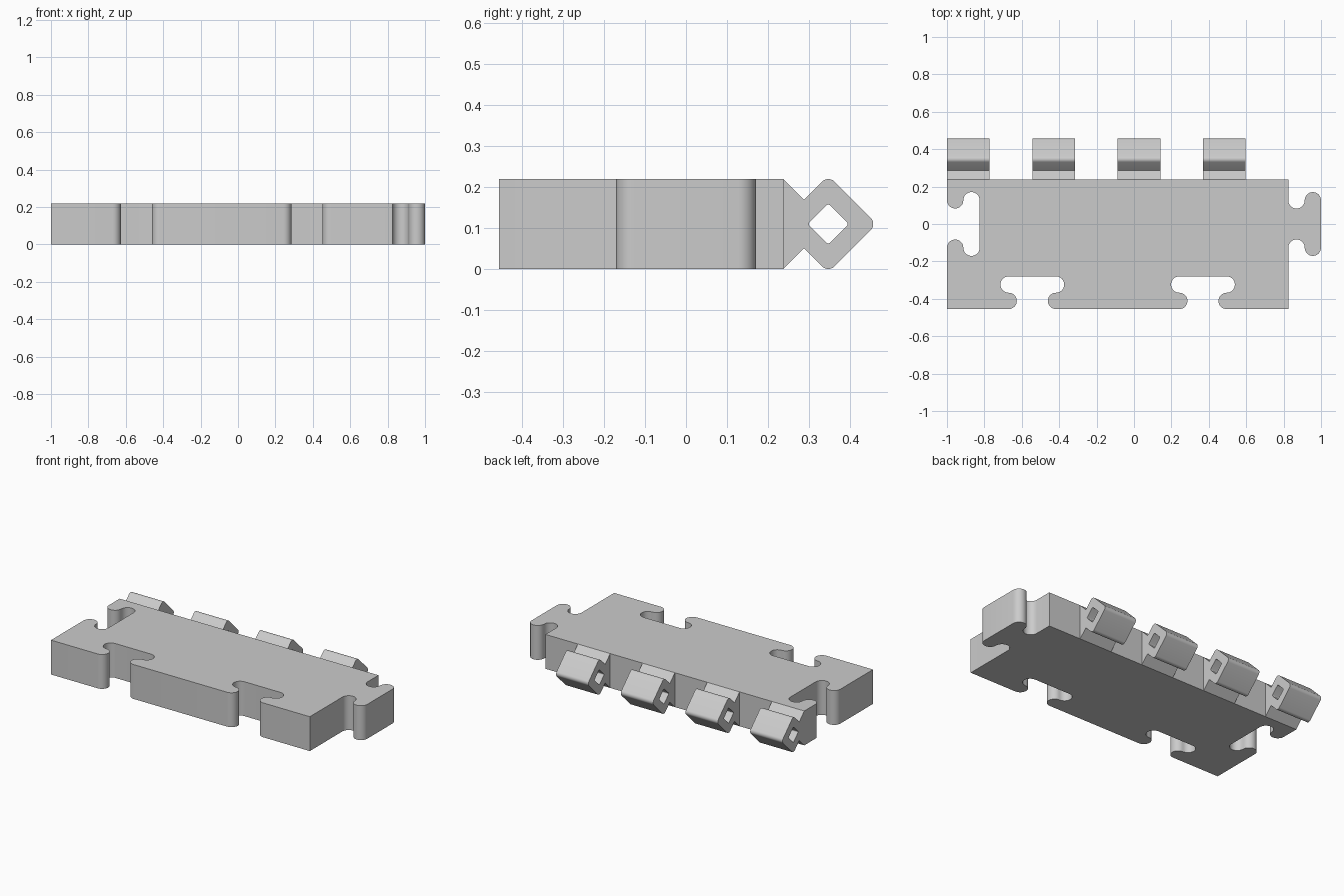
import bpy, bmesh, math
from mathutils import Vector

cube = bpy.data.objects.get("Cube")
if cube:
    bpy.data.objects.remove(cube)

# Main dimensions
LEFT, RIGHT = -1.0, 0.825
FRONT, BACK = -0.455, 0.237
HEIGHT = 0.219
LENGTH = RIGHT - LEFT
KEY_R = 0.04375      # radius of the interlocking rounds
KEY_OFFSET = 0.1267  # their distance from the key's centre line

grey = bpy.data.materials.new("plain grey")
grey.use_nodes = True
grey.diffuse_color = (0.6, 0.6, 0.6, 1)
grey.node_tree.nodes["Principled BSDF"].inputs["Base Color"].default_value = (0.6, 0.6, 0.6, 1)


def arc(cx, cy, r, start, end, steps):
    angles = [math.radians(start + (end - start) * i / steps) for i in range(steps + 1)]
    return [(cx + r * math.cos(a), cy + r * math.sin(a)) for a in angles]


def key(cx, cy, direction):
    """Interlocking key contour: rises from an edge along `direction` and returns."""
    half = arc(KEY_OFFSET, KEY_R, KEY_R, 270, 90, 16)
    half += arc(KEY_OFFSET, 3 * KEY_R, KEY_R, -90, 90, 16)[1:]
    contour = half + [(-u, v) for u, v in reversed(half)]
    out = Vector(direction)
    side = Vector((-out.y, out.x))
    base = Vector((cx, cy))
    return [tuple(base - side * u + out * v) for u, v in contour]


def prism(name, loops, place, depth):
    """Fill flat loops (outer, then holes) and extrude them."""
    bm = bmesh.new()
    edges = []
    for loop in loops:
        verts = [bm.verts.new(place(*p)) for p in loop]
        edges += [bm.edges.new((a, b)) for a, b in zip(verts, verts[1:] + verts[:1])]
    bmesh.ops.triangle_fill(bm, edges=edges, use_beauty=True)
    ext = bmesh.ops.extrude_face_region(bm, geom=bm.faces[:], use_keep_orig=True)
    moved = [g for g in ext["geom"] if isinstance(g, bmesh.types.BMVert)]
    bmesh.ops.translate(bm, verts=moved, vec=depth)
    bmesh.ops.recalc_face_normals(bm, faces=bm.faces[:])
    for face in bm.faces:
        face.smooth = True
    mesh = bpy.data.meshes.new(name)
    bm.to_mesh(mesh)
    bm.free()
    mesh.set_sharp_from_angle(angle=math.radians(35))
    mesh.materials.append(grey)
    return mesh


def add(name, mesh, location=(0, 0, 0)):
    obj = bpy.data.objects.new(name, mesh)
    obj.location = location
    bpy.context.collection.objects.link(obj)
    return obj


# Plate: two front sockets, one left-hand socket, one matching tab at the other end
outline = [(LEFT, FRONT)]
for fraction in (0.25, 0.75):
    outline += reversed(key(LEFT + LENGTH * fraction, FRONT, (0, 1)))
if outline[1][0] > outline[-1][0]:
    outline.reverse()
outline += [(RIGHT, FRONT)]
tab = key(RIGHT, 0, (1, 0))
outline += sorted((tab, tab[::-1]), key=lambda c: c[0][1])[0]
outline += [(RIGHT, BACK), (LEFT, BACK)]
socket = key(LEFT, 0, (1, 0))
outline += sorted((socket, socket[::-1]), key=lambda c: -c[0][1])[0]

# Order each front socket from -x to +x
start = outline.index((LEFT, FRONT)) + 1
count = len(tab)
for i in range(2):
    a = start + i * count
    part = outline[a:a + count]
    if part[0][0] > part[-1][0]:
        outline[a:a + count] = part[::-1]

add("plate", prism("plate", [outline], lambda x, y: (x, y, 0), (0, 0, HEIGHT)))

# Hinge knuckle: rounded diamond with a diamond bore, joined to the plate by a web
half = HEIGHT / 2
diag = half + 0.009
round_r = (diag - half) / (math.sqrt(2) - 1)


def corner(angle, tip, r):
    d = tip - r * math.sqrt(2)
    a = math.radians(angle)
    return arc(d * math.cos(a), d * math.sin(a), r, angle + 45, angle - 45, 6)


knuckle = [(-half, -half), (-half, half), (-diag / 2, diag / 2)]
for angle in (90, 0, -90):
    knuckle += corner(angle, diag, round_r)
knuckle += [(-diag / 2, -diag / 2)]
bore = []
for angle in (180, 90, 0, -90):
    bore += corner(angle, 0.05, 0.007)

pitch = LENGTH / 4
knuckle_mesh = prism("hinge_knuckle", [knuckle, bore],
                     lambda y, z: (0, y, z), (pitch / 2, 0, 0))
for i in range(4):
    add(f"hinge_knuckle_{i + 1}", knuckle_mesh, (LEFT + pitch * i, BACK + half, half))
